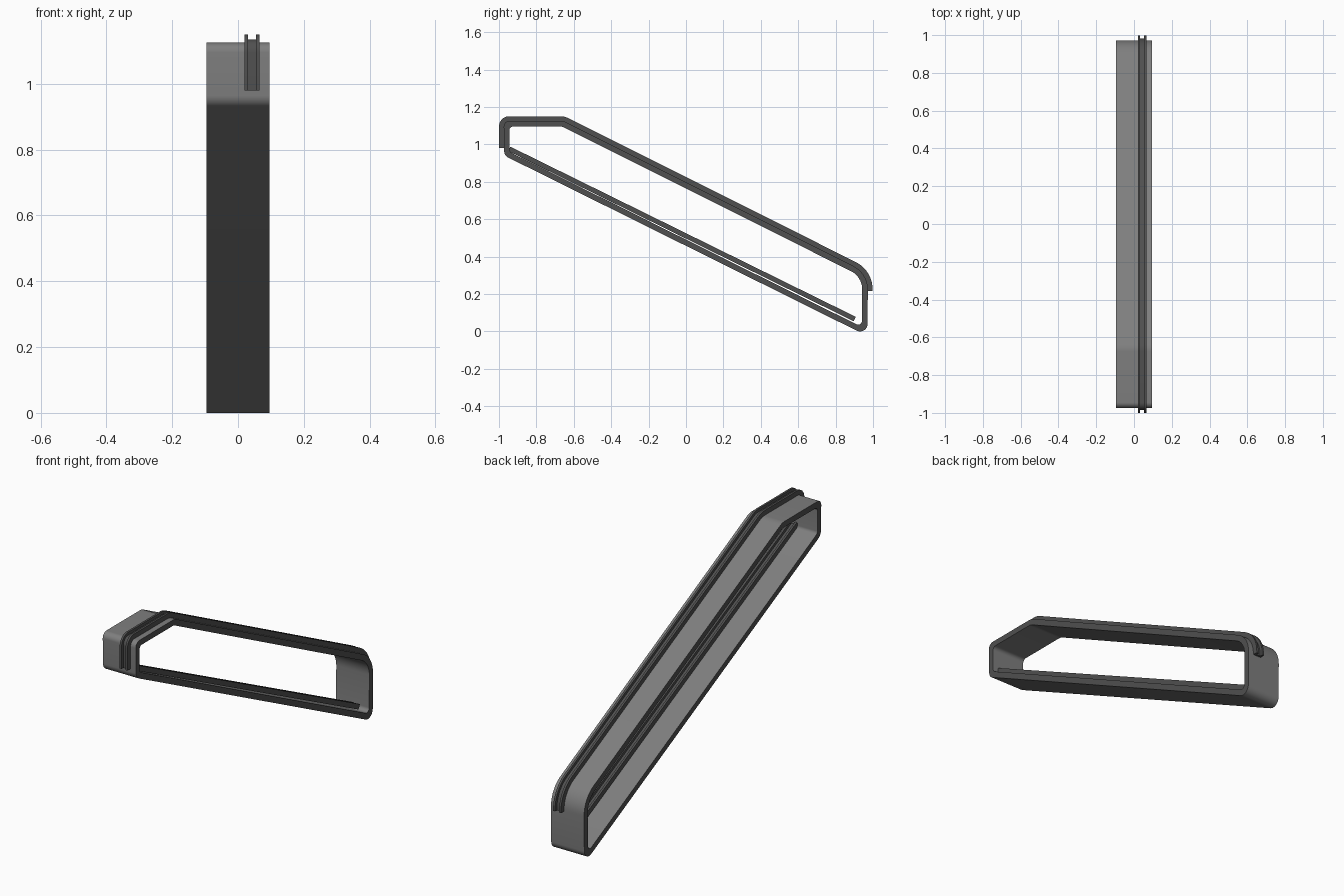
import bpy, bmesh, math
from mathutils import Vector

if "Cube" in bpy.data.objects:
    bpy.data.objects.remove(bpy.data.objects["Cube"])


def material(name, v):
    m = bpy.data.materials.new(name)
    m.diffuse_color = (v, v, v, 1)
    m.use_nodes = True
    m.node_tree.nodes["Principled BSDF"].inputs["Base Color"].default_value = m.diffuse_color
    return m


GREY = material("mid grey", 0.21)
DARK = material("dark grey", 0.08)


def offset(corners, d, closed):
    """Shift a (y, z) polyline to its left by d with mitred corners."""
    pts = [Vector(c) for c in corners]
    n, out = len(pts), []
    for i, p in enumerate(pts):
        dirs = []
        if closed or i > 0:
            dirs.append((p - pts[i - 1]).normalized())
        if closed or i < n - 1:
            dirs.append((pts[(i + 1) % n] - p).normalized())
        a, b = (Vector((-t.y, t.x)) for t in (dirs[0], dirs[-1]))
        out.append(p + (a + b) * d / (1 + a.dot(b)))
    return out


def fillet(pts, radii, closed, steps=10):
    """Round the corners of a polyline."""
    n, out = len(pts), []
    for i, p in enumerate(pts):
        if not closed and i in (0, n - 1):
            out.append(p)
            continue
        a = (pts[i - 1] - p).normalized()
        b = (pts[(i + 1) % n] - p).normalized()
        half = a.angle(b) / 2
        r = radii[i]
        centre = p + (a + b).normalized() * r / math.sin(half)
        t = r / math.tan(half)
        u, v = p + a * t - centre, p + b * t - centre
        total = u.angle(v)
        for k in range(steps + 1):
            f = k / steps
            w = (u * math.sin((1 - f) * total) + v * math.sin(f * total)) / math.sin(total)
            out.append(centre + w)
    return out


def sweep(name, section, corners, radii, closed, face_mat, side_mat):
    """Sweep a section of (x, outward offset) points along a (y, z) path."""
    bm = bmesh.new()
    rows = []
    for x, d in section:
        rr = [max(r + d, 0.02) for r in radii]
        path = fillet(offset(corners, d, closed), rr, closed)
        rows.append([bm.verts.new((x, p.x, p.y)) for p in path])
    m, n = len(rows), len(rows[0])
    for j in range(m):
        a, b = rows[j], rows[(j + 1) % m]
        for i in range(n if closed else n - 1):
            k = (i + 1) % n
            bm.faces.new((a[i], a[k], b[k], b[i]))
    if not closed:
        bm.faces.new([r[0] for r in rows])
        bm.faces.new([r[-1] for r in reversed(rows)])
    bmesh.ops.recalc_face_normals(bm, faces=bm.faces)
    for f in bm.faces:
        f.normal_update()
        f.material_index = 1 if abs(f.normal.x) > 0.5 else 0
    me = bpy.data.meshes.new(name)
    bm.to_mesh(me)
    bm.free()
    me.materials.append(face_mat)
    me.materials.append(side_mat)
    ob = bpy.data.objects.new(name, me)
    bpy.context.collection.objects.link(ob)
    bpy.context.view_layer.objects.active = ob
    ob.select_set(True)
    bpy.ops.object.shade_smooth_by_angle(angle=math.radians(35))
    ob.select_set(False)
    return ob


# Outer outline corners of the band
TOP_FRONT, BEND, TOP_BACK = (-0.975, 1.125), (-0.655, 1.125), (0.973, 0.31)
LOW_BACK, LOW_FRONT = (0.97, -0.0248), (-0.972, 0.94)

# Closed band: grey faces, dark side edges
sweep("band", [(-0.095, 0), (0.095, 0), (0.095, -0.03), (-0.095, -0.03)],
      [TOP_FRONT, BEND, TOP_BACK, LOW_BACK, LOW_FRONT],
      [0.03, 0.08, 0.14, 0.04, 0.04], True, GREY, DARK)

# U-shaped channel section shared by both rails
CHANNEL = [(0.02, -0.001), (0.065, -0.001), (0.065, 0.025), (0.054, 0.025),
           (0.054, 0.010), (0.031, 0.010), (0.031, 0.025), (0.02, 0.025)]

# Upper rail wrapping over the front, top and back
sweep("upper_rail", CHANNEL,
      [(-0.975, 0.98), TOP_FRONT, BEND, TOP_BACK, (0.973, 0.217)],
      [0, 0.03, 0.08, 0.14, 0], False, DARK, DARK)

# Lower rail lying inside the band, lifting slightly at its back end
sweep("lower_rail", CHANNEL, [(-0.95, 0.965), (0.897, 0.055)],
      [0, 0], False, DARK, DARK)
